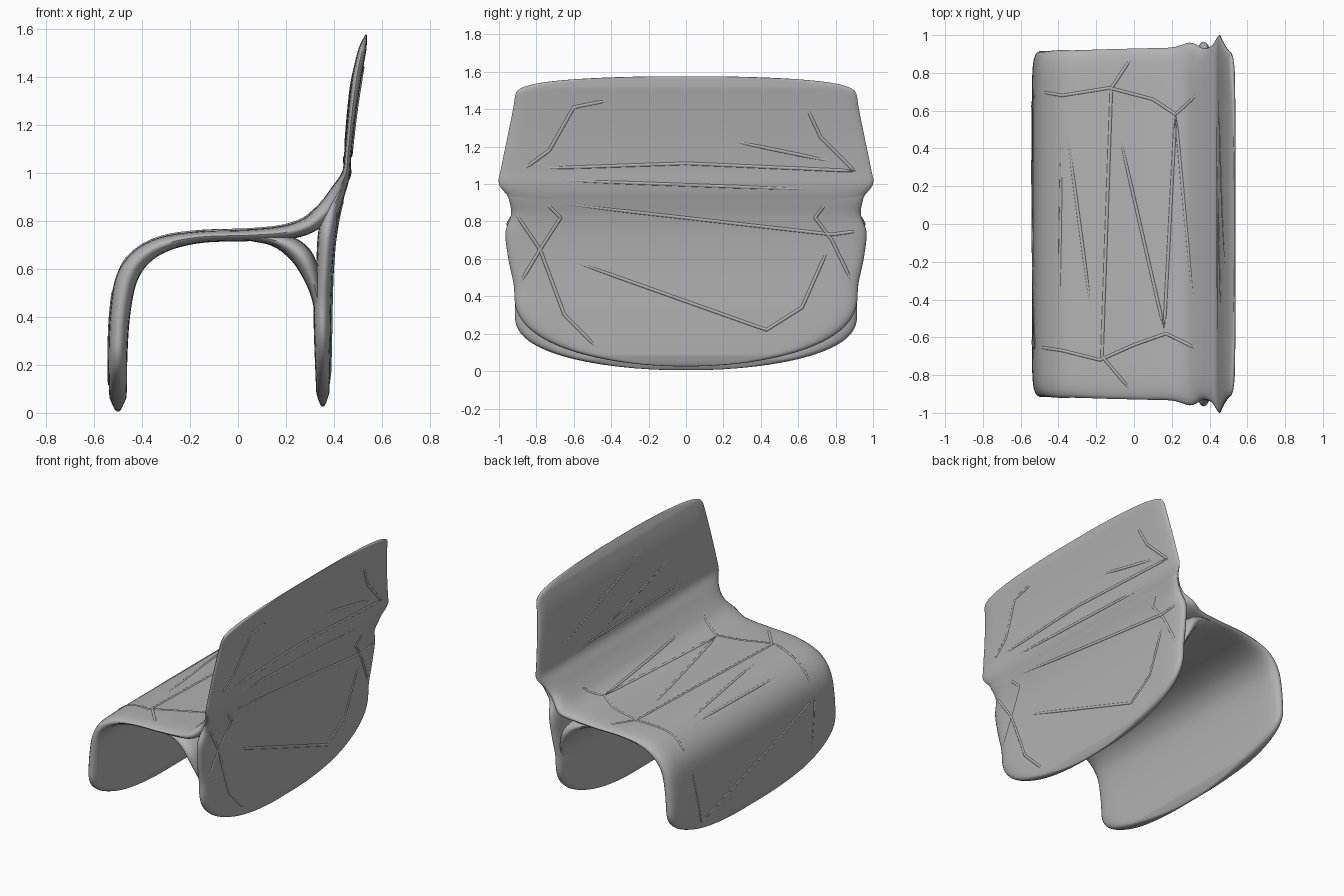
import bpy
import bmesh
import math
from mathutils import Vector

cube = bpy.data.objects.get("Cube")
if cube:
    bpy.data.objects.remove(cube, do_unlink=True)

grey = bpy.data.materials.new("plain_grey")
grey.use_nodes = True
colour = (0.45, 0.45, 0.45, 1)
grey.diffuse_color = colour
grey.node_tree.nodes["Principled BSDF"].inputs["Base Color"].default_value = colour


def smooth_path(stations, steps=16):
    """Catmull-Rom path through (x, z, thickness, half width) stations."""
    pts = [Vector(s) for s in stations]
    pts = [2 * pts[0] - pts[1]] + pts + [2 * pts[-1] - pts[-2]]
    path = []
    for a, b, c, d in zip(pts, pts[1:], pts[2:], pts[3:]):
        for i in range(steps):
            t = i / steps
            path.append(0.5 * (2 * b + (c - a) * t + (2 * a - 5 * b + 4 * c - d) * t * t
                               + (3 * b - a - 3 * c + d) * t ** 3))
    return path + [pts[-2]]


def resample(path, count):
    """Even samples along the path, packed closer toward both ends."""
    dist = [0.0]
    for a, b in zip(path, path[1:]):
        dist.append(dist[-1] + (b - a).xy.length)
    out, k = [], 0
    for i in range(count + 1):
        u = i / count
        u = 0.35 * u + 0.65 * (1 - math.cos(math.pi * u)) / 2
        s = dist[-1] * min(max(u, 0.0008), 0.9992)
        while dist[k + 1] < s:
            k += 1
        f = (s - dist[k]) / (dist[k + 1] - dist[k])
        out.append((path[k].lerp(path[k + 1], f), s, dist[-1] - s))
    return out


def corner(d, tip):
    """Width factor that rounds the corners of a free end."""
    if not tip:
        return 1
    depth, power = tip
    return (1 - max(0, 1 - d / depth) ** power) ** 0.5


def sheet(name, stations, start_tip=None, end_tip=None, count=90, across=32):
    """Curved panel with rounded rim."""
    samples = resample(smooth_path(stations), count)
    vs = [math.sin(math.pi * (i / across - 0.5)) for i in range(across + 1)]
    ring_plan = [(v, 1) for v in vs] + [(v, -1) for v in vs[-2:0:-1]]
    bm = bmesh.new()
    rings = []
    for i, (p, s, e) in enumerate(samples):
        tangent = (samples[min(i + 1, count)][0] - samples[max(i - 1, 0)][0]).xy.normalized()
        normal = Vector((-tangent.y, tangent.x))
        half = p.z / 2 * min(1, s / 0.06, e / 0.06) ** 0.5
        width = p.w * corner(s, start_tip) * corner(e, end_tip)
        ring = []
        for v, side in ring_plan:
            off = side * half * max(0, 1 - abs(v) ** 20) ** 0.5
            ring.append(bm.verts.new((p.x + normal.x * off, v * width, p.y + normal.y * off)))
        rings.append(ring)
    n = len(ring_plan)
    for a, b in zip(rings, rings[1:]):
        for j in range(n):
            bm.faces.new((a[j], a[(j + 1) % n], b[(j + 1) % n], b[j]))
    bm.faces.new(rings[0])
    bm.faces.new(rings[-1])
    bmesh.ops.recalc_face_normals(bm, faces=bm.faces)
    mesh = bpy.data.meshes.new(name)
    bm.to_mesh(mesh)
    bm.free()
    mesh.materials.append(grey)
    obj = bpy.data.objects.new(name, mesh)
    bpy.context.collection.objects.link(obj)
    return obj


def activate(obj):
    bpy.ops.object.select_all(action='DESELECT')
    obj.select_set(True)
    bpy.context.view_layer.objects.active = obj


# Front leg, seat and backrest in one sweep
bench = sheet("bench_shell", [
    (-.5, .004, .06, .915), (-.5, .1, .075, .915), (-.5, .25, .08, .915), (-.49, .42, .085, .915),
    (-.463, .56, .09, .915), (-.4, .65, .08, .92), (-.3, .705, .065, .92), (-.15, .733, .05, .925),
    (.05, .74, .05, .93), (.2, .752, .06, .935), (.3, .785, .07, .96), (.37, .85, .075, .93),
    (.42, .93, .06, .95), (.45, 1, .035, 1), (.458, 1.08, .03, .99), (.475, 1.25, .035, .955),
    (.495, 1.4, .04, .925), (.515, 1.5, .035, .91), (.534, 1.577, .025, .9)],
    start_tip=(.3, 2.5), end_tip=(.13, 4), count=150)

# Rear leg rising into the backrest
rear_leg = sheet("rear_leg", [
    (.353, .025, .05, .92), (.353, .15, .06, .92), (.352, .3, .07, .92), (.352, .45, .075, .92),
    (.36, .6, .07, .95), (.37, .74, .075, .965), (.39, .84, .07, .935), (.43, .93, .04, .95),
    (.452, 1, .015, .97)], start_tip=(.4, 2.5))

# Curved gusset between the seat underside and rear leg
gusset = sheet("gusset", [
    (0, .738, .03, .9), (.14, .722, .05, .92), (.23, .685, .085, .94), (.285, .62, .085, .945),
    (.325, .5, .05, .91), (.345, .36, .03, .84)], count=50)

for part in (rear_leg, gusset):
    mod = bench.modifiers.new("join", 'BOOLEAN')
    mod.operation = 'UNION'
    mod.solver = 'EXACT'
    mod.object = part
    activate(bench)
    bpy.ops.object.modifier_apply(modifier=mod.name)
    bpy.data.objects.remove(part, do_unlink=True)
activate(bench)
bpy.ops.object.shade_smooth_by_angle(angle=math.radians(50))
bpy.context.view_layer.update()


def creases(name, lines, to_origin, direction, radius=.013):
    """Low raised folds laid on the surface along projected lines."""
    curve = bpy.data.curves.new(name, 'CURVE')
    curve.dimensions = '3D'
    curve.bevel_depth = radius
    curve.bevel_resolution = 2
    for line in lines:
        hits = []
        for a, b in zip(line, line[1:]):
            for i in range(15):
                u = Vector(a).lerp(Vector(b), i / 14)
                ok, loc, nor, _ = bench.ray_cast(to_origin(u), direction)
                if ok:
                    hits.append(loc - nor * radius * .55)
        if len(hits) < 2:
            continue
        spline = curve.splines.new('POLY')
        spline.points.add(len(hits) - 1)
        for i, (pt, h) in enumerate(zip(spline.points, hits)):
            pt.co = (*h, 1)
            pt.radius = min(1, .3 + .15 * min(i, len(hits) - 1 - i))
    curve.materials.append(grey)
    obj = bpy.data.objects.new(name, curve)
    bpy.context.collection.objects.link(obj)
    activate(obj)
    bpy.ops.object.convert(target='MESH')
    bpy.ops.object.shade_smooth_by_angle(angle=math.radians(60))


# Folds on the rear leg and the back of the backrest, as (y, z)
creases("rear_folds", [
    [(-.78, .65), (.43, .22), (.62, .34), (.78, .7)],
    [(-.95, .9), (-.78, .65), (-.65, .3), (-.45, .1)],
    [(-.75, .9), (-.67, .82), (-.78, .65), (-.9, .45)],
    [(.75, .9), (.69, .82), (.78, .7), (.9, .45)],
    [(-.9, .92), (.78, .73), (.93, .75)],
    [(-.88, 1.07), (-.73, 1.18), (-.6, 1.41), (-.4, 1.45)],
    [(-.88, 1.08), (0, 1.11), (.9, 1.07), (.72, 1.25), (.64, 1.42)],
    [(.88, 1.1), (.15, 1.25)], [(-.95, 1.03), (.95, .96)]],
    lambda p: Vector((3, p.x, p.y)), Vector((-1, 0, 0)), .011)

# Folds on the seat, as (x, y)
creases("seat_folds", [
    [(-.5, .7), (-.38, .68), (-.13, .72), (.1, .66), (.22, .58), (.35, .7)],
    [(-.52, -.65), (-.38, -.67), (-.18, -.72), (0, -.64), (.17, -.58), (.35, -.67)],
    [(0, .9), (-.12, .72), (-.17, -.7), (0, -.9)],
    [(-.12, .66), (.16, -.56), (.22, .58), (.33, -.6)],
    [(-.38, .68), (-.2, -.66)], [(-.38, .68), (-.4, -.66)]],
    lambda p: Vector((p.x, p.y, 3)), Vector((0, 0, -1)), .01)

# Folds on the front leg and the front of the backrest, as (y, z)
creases("front_folds", [
    [(.7, .58), (.6, .12), (-.66, .5), (-.6, .12)],
    [(.9, 1.06), (-.4, 1.5)], [(.9, 1.03), (-.9, 1.08)], [(.4, 1.04), (-.6, 1.3)]],
    lambda p: Vector((-3, p.x, p.y)), Vector((1, 0, 0)), .009)
